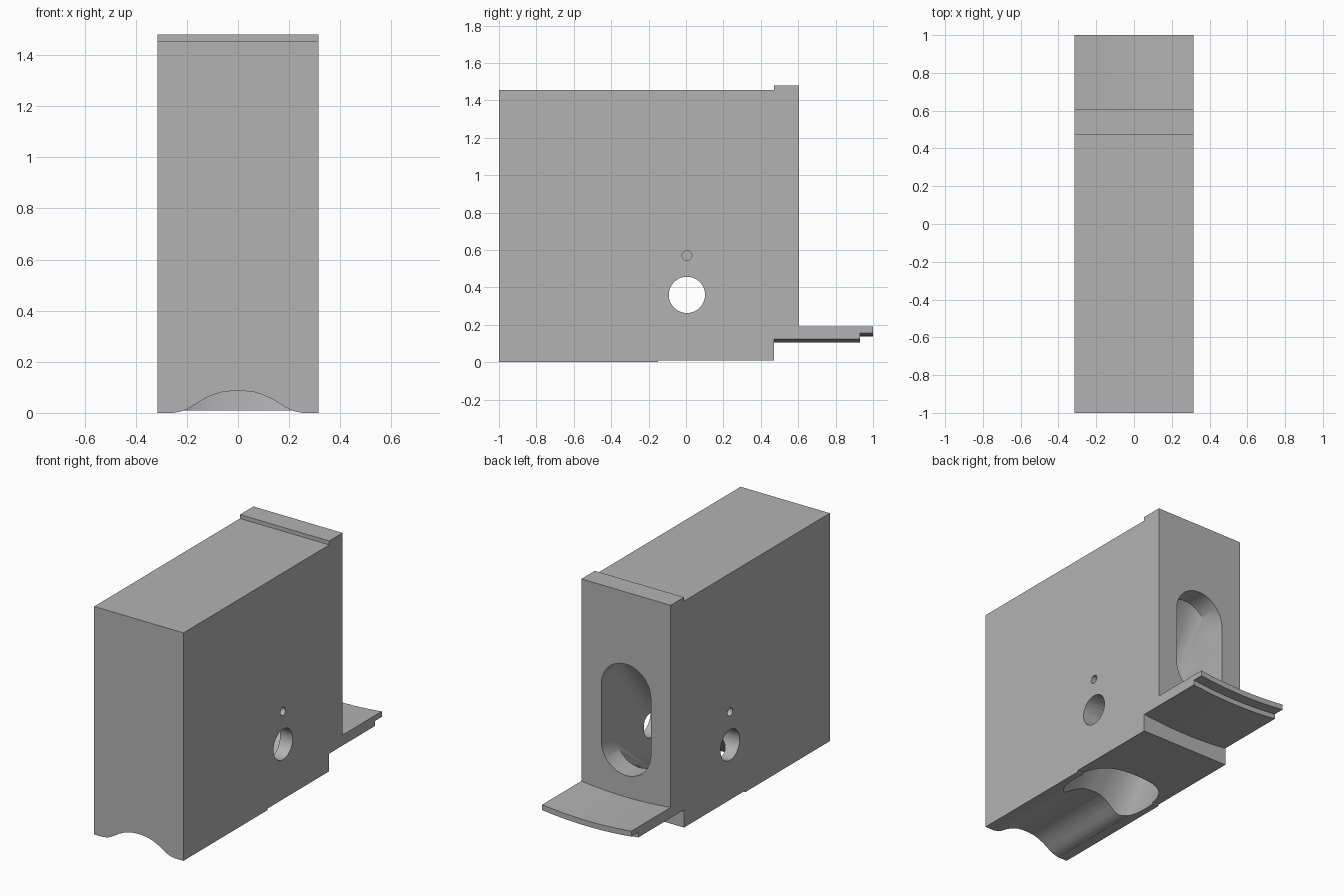
import bpy, bmesh
from math import sin, cos, pi, copysign

cube = bpy.data.objects.get("Cube")
if cube:
    bpy.data.objects.remove(cube, do_unlink=True)

grey = bpy.data.materials.new("plain_grey")
grey.use_nodes = True
grey.diffuse_color = (0.45, 0.45, 0.45, 1)
grey.node_tree.nodes["Principled BSDF"].inputs["Base Color"].default_value = grey.diffuse_color

HALF_W = 0.315


def loft(name, rings):
    """Closed solid through rings of matching points."""
    bm = bmesh.new()
    loops = [[bm.verts.new(p) for p in ring] for ring in rings]
    n = len(loops[0])
    for a, b in zip(loops, loops[1:]):
        for i in range(n):
            j = (i + 1) % n
            bm.faces.new((a[i], a[j], b[j], b[i]))
    bm.faces.new(loops[0])
    bm.faces.new(loops[-1])
    bmesh.ops.recalc_face_normals(bm, faces=bm.faces)
    mesh = bpy.data.meshes.new(name)
    bm.to_mesh(mesh)
    bm.free()
    mesh.materials.append(grey)
    obj = bpy.data.objects.new(name, mesh)
    bpy.context.collection.objects.link(obj)
    return obj


def along_x(name, profile, x0, x1):
    return loft(name, [[(x, y, z) for y, z in profile] for x in (x0, x1)])


def along_y(name, profile, y0, y1):
    return loft(name, [[(x, y, z) for x, z in profile] for y in (y0, y1)])


def circle(cy, cz, r, n=48):
    return [(cy + r * cos(2 * pi * i / n), cz + r * sin(2 * pi * i / n)) for i in range(n)]


def combine(target, tool, operation):
    mod = target.modifiers.new(operation.title(), 'BOOLEAN')
    mod.object, mod.operation, mod.solver = tool, operation, 'EXACT'
    bpy.context.view_layer.objects.active = target
    bpy.ops.object.modifier_apply(modifier=mod.name)
    bpy.data.objects.remove(tool, do_unlink=True)


# Main block with raised rear lip and rear undercut
body = along_x("block_body", [
    (-1, 0), (-0.15, 0), (-0.15, 0.01), (0.47, 0.01), (0.47, 0.14), (0.605, 0.14),
    (0.605, 1.48), (0.47, 1.48), (0.47, 1.455), (-1, 1.455)], -HALF_W, HALF_W)


# Rear tongue: a sagging plate, thinner at its tip
def sagging_plate(name, bottom, top, y0, y1, steps=24):
    xs = [HALF_W * (2 * i / steps - 1) for i in range(steps + 1)]
    sag = [0.018 * (1 - (x / HALF_W) ** 2) for x in xs]
    under = [(x, bottom - s) for x, s in zip(xs, sag)]
    over = [(x, top - s) for x, s in zip(xs, sag)]
    return along_y(name, under + over[::-1], y0, y1)


combine(body, sagging_plate("tongue", 0.123, 0.19, 0.40, 0.93), 'UNION')
combine(body, sagging_plate("tongue_tip", 0.155, 0.19, 0.90, 1.0), 'UNION')

# Rounded groove along the underside
half = [(0.02, 0.086), (0.06, 0.082), (0.10, 0.070), (0.14, 0.051), (0.17, 0.032),
        (0.20, 0.014), (0.225, 0.005), (0.25, 0.001), (0.26, -0.05)]
groove = [(-x, z) for x, z in half[::-1]] + half
combine(body, along_y("groove_cutter", groove, -1.1, -0.25), 'DIFFERENCE')


# Duct from the rear slot down to the underside opening
def soft(v):
    return copysign(abs(v) ** 0.75, v)


angles = [2 * pi * (i + 0.5) / 64 for i in range(64)]


def slot(y):
    return [(0.175 * cos(a), y, 0.665 + copysign(0.18, sin(a)) + 0.175 * sin(a)) for a in angles]


def opening(z):
    return [(0.275 * soft(cos(a)), -0.22 - 0.235 * soft(sin(a)), z) for a in angles]


combine(body, loft("duct_cutter", [slot(0.7), slot(0.47), opening(0), opening(-0.1)]), 'DIFFERENCE')

# Cross hole and blind pin holes
combine(body, along_x("cross_hole_cutter", circle(0.005, 0.36, 0.097), -0.5, 0.5), 'DIFFERENCE')
for side in (-1, 1):
    pin = along_x("pin_hole_cutter", circle(0.005, 0.57, 0.026, 24), side * 0.22, side * 0.4)
    combine(body, pin, 'DIFFERENCE')

bpy.ops.object.select_all(action='DESELECT')
body.select_set(True)
bpy.context.view_layer.objects.active = body
bpy.ops.object.shade_smooth_by_angle(angle=0.5)
